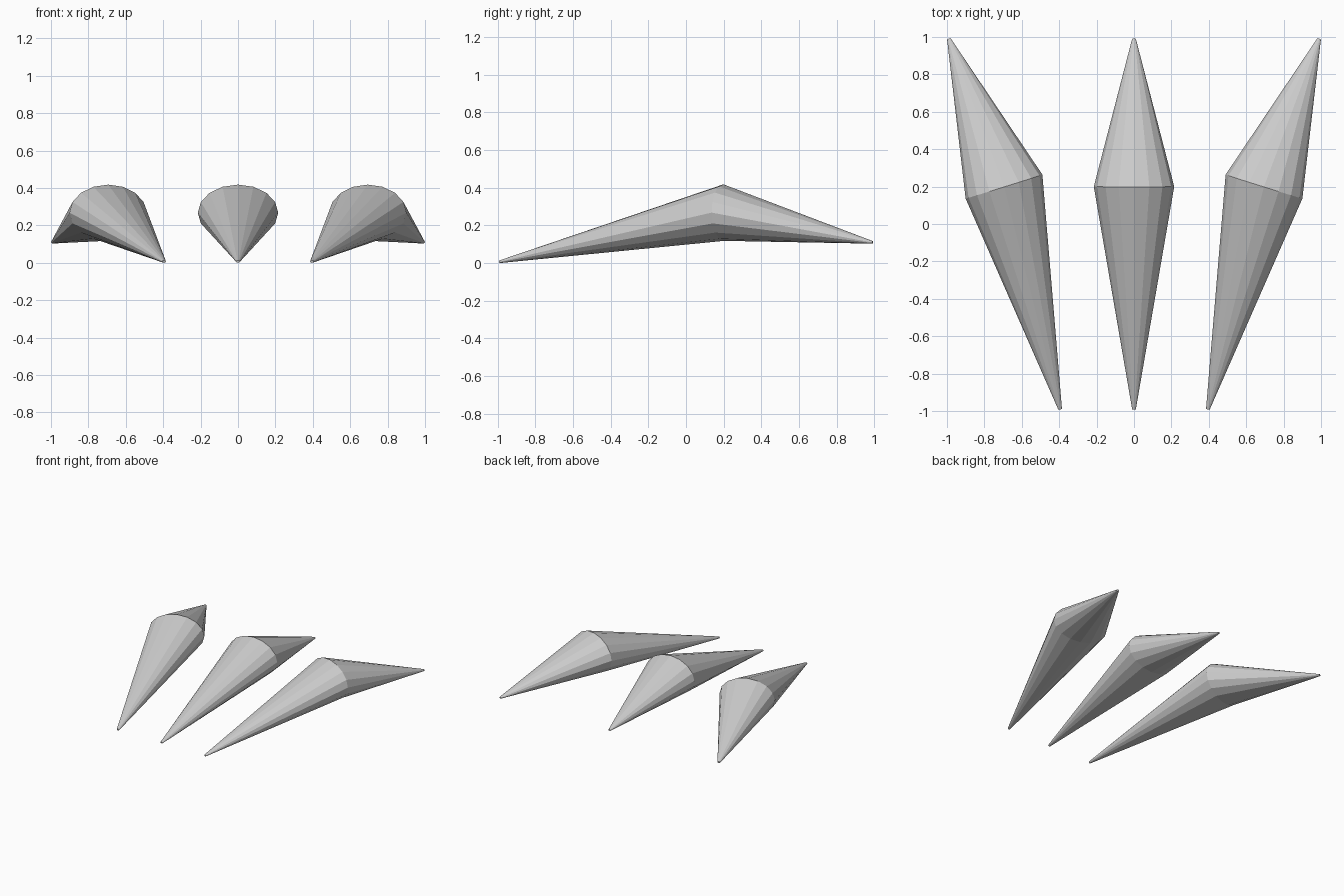
import bpy, bmesh, math
from mathutils import Vector

if "Cube" in bpy.data.objects:
    bpy.data.objects.remove(bpy.data.objects["Cube"])

SIDES = 16


def spindle(name, path):
    """Tapered faceted blade: elliptical rings swept along (centre, half width, half height)."""
    bm = bmesh.new()
    pts = [Vector(p[0]) for p in path]
    rings = []
    for i, (_, w, h) in enumerate(path):
        before = pts[i] - pts[max(i - 1, 0)]
        after = pts[min(i + 1, len(pts) - 1)] - pts[i]
        tangent = (before.normalized() + after.normalized()).normalized()
        side = tangent.cross(Vector((0, 0, 1))).normalized()
        up = side.cross(tangent)
        ring = []
        for k in range(SIDES):
            a = 2 * math.pi * k / SIDES
            ring.append(bm.verts.new(pts[i] + side * w * math.cos(a) + up * h * math.sin(a)))
        rings.append(ring)
    for r0, r1 in zip(rings, rings[1:]):
        for k in range(SIDES):
            n = (k + 1) % SIDES
            bm.faces.new((r0[k], r0[n], r1[n], r1[k]))
    # tiny end caps
    bm.faces.new(rings[0])
    bm.faces.new(rings[-1])
    bmesh.ops.recalc_face_normals(bm, faces=bm.faces)
    mesh = bpy.data.meshes.new(name)
    bm.to_mesh(mesh)
    bm.free()
    obj = bpy.data.objects.new(name, mesh)
    bpy.context.collection.objects.link(obj)
    return obj


# three claws: straight centre one and two splayed outwards
for name, s in (("left_claw", -1), ("middle_claw", 0), ("right_claw", 1)):
    spindle(name, [
        ((0.395 * s, -0.99, 0.007), 0.010, 0.007),
        ((0.695 * s, 0.20, 0.268), 0.215, 0.15),
        ((0.99 * s, 0.99, 0.11), 0.010, 0.007),
    ])
